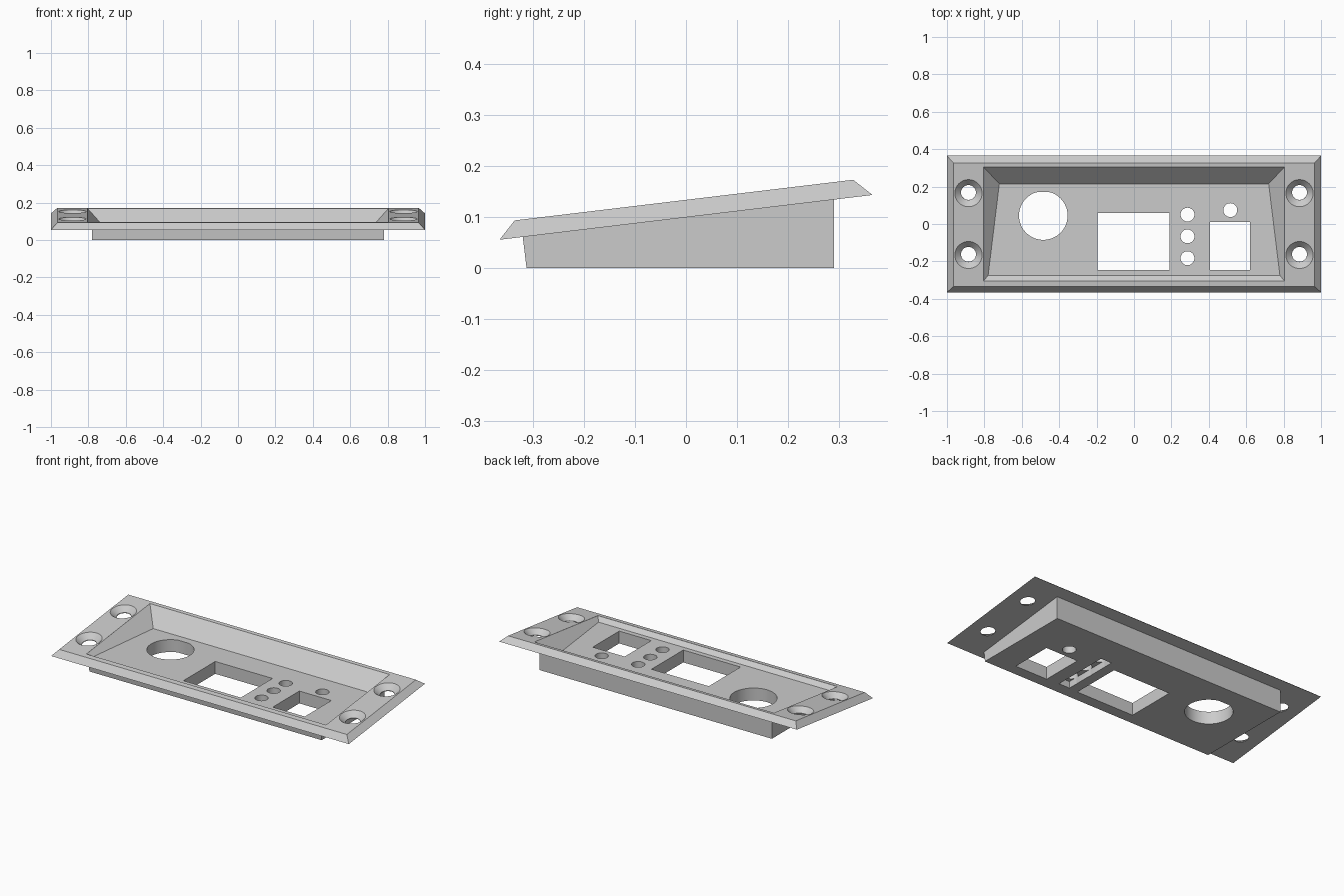
import bpy, bmesh, math
from mathutils import Matrix, Vector

if "Cube" in bpy.data.objects:
    bpy.data.objects.remove(bpy.data.objects["Cube"])

TILT = math.atan(0.12)
PLATE = Matrix.Translation((0, 0, 0.099)) @ Matrix.Rotation(TILT, 4, 'X')
THICK = 0.034
FLOOR = 0.075


def solid(name, points):
    """Convex solid around the given points."""
    bm = bmesh.new()
    for p in points:
        bm.verts.new(p)
    bmesh.ops.convex_hull(bm, input=bm.verts[:])
    bmesh.ops.dissolve_limit(bm, angle_limit=0.005, verts=bm.verts[:], edges=bm.edges[:])
    bmesh.ops.recalc_face_normals(bm, faces=bm.faces[:])
    mesh = bpy.data.meshes.new(name)
    bm.to_mesh(mesh)
    bm.free()
    obj = bpy.data.objects.new(name, mesh)
    bpy.context.collection.objects.link(obj)
    return obj


def rect(x0, x1, y0, y1, z):
    return [Vector((x, y, z)) for x in (x0, x1) for y in (y0, y1)]


def ring(x, y, z, r, n=48, y_max=9.0):
    pts = []
    for i in range(n):
        a = 2 * math.pi * i / n
        pts.append(Vector((x + r * math.cos(a), min(y + r * math.sin(a), y_max), z)))
    return pts


def combine(body, other, operation):
    mod = body.modifiers.new(operation.lower(), 'BOOLEAN')
    mod.operation = operation
    mod.solver = 'EXACT'
    mod.object = other
    bpy.context.view_layer.objects.active = body
    bpy.ops.object.modifier_apply(modifier=mod.name)
    bpy.data.objects.remove(other)


def top_z(y):
    return 0.133 + 0.121 * y


# tilted bezel plate with chamfered edges
h = 0.365 / math.cos(TILT)
c = THICK
panel = solid("panel", [PLATE @ p for p in rect(-1, 1, -h, h, 0)
                        + rect(-1 + c, 1 - c, -h + c, h - c, THICK)])

# level box below the plate
profile = [(-0.312, 0), (-0.321, 0.0735), (0.29, 0.147), (0.29, 0)]
combine(panel, solid("box", [(x, y, z) for x in (-0.78, 0.78) for y, z in profile]), 'UNION')

# sunken tray with sloping walls and a level floor
tray = []
for s in (-1, 1):
    for y in (-0.305, 0.305):
        tray += [(s * 0.805, y, top_z(y)), (s * 0.805, y, top_z(y) + 0.1)]
    tray += [(s * 0.78, -0.275, FLOOR), (s * 0.72, 0.215, FLOOR)]
combine(panel, solid("tray_cutter", tray), 'DIFFERENCE')

# rectangular openings, and the pocket under the row of small holes
for x0, x1, y0, y1, z in ((-0.195, 0.19, -0.245, 0.06, 0.12),
                          (0.405, 0.62, -0.245, 0.01, 0.12),
                          (0.25, 0.322, -0.24, 0.11, 0.04)):
    combine(panel, solid("window_cutter", rect(x0, x1, y0, y1, -0.1)
                         + rect(x0, x1, y0, y1, z)), 'DIFFERENCE')

# round openings; the large one has a flat at the back
for x, y, r, y_max in ((-0.485, 0.045, 0.13, 0.17), (0.286, 0.05, 0.037, 9),
                       (0.286, -0.066, 0.037, 9), (0.286, -0.183, 0.037, 9),
                       (0.515, 0.074, 0.037, 9)):
    combine(panel, solid("hole_cutter", ring(x, y, -0.1, r, y_max=y_max)
                         + ring(x, y, 0.15, r, y_max=y_max)), 'DIFFERENCE')

# countersunk screw holes square to the plate
for x in (-0.885, 0.885):
    for y in (-0.163, 0.17):
        cone = ring(x, y, 0.004, 0.04) + ring(x, y, THICK + 0.002, 0.075)
        bore = ring(x, y, -0.05, 0.04) + ring(x, y, 0.02, 0.04)
        for pts in (cone, bore):
            combine(panel, solid("screw_cutter", [PLATE @ p for p in pts]), 'DIFFERENCE')

# finish
grey = bpy.data.materials.new("light grey")
grey.diffuse_color = (0.6, 0.6, 0.6, 1)
grey.use_nodes = True
grey.node_tree.nodes["Principled BSDF"].inputs["Base Color"].default_value = grey.diffuse_color
panel.data.materials.clear()
panel.data.materials.append(grey)
for poly in panel.data.polygons:
    poly.material_index = 0
bpy.context.view_layer.objects.active = panel
panel.select_set(True)
bpy.ops.object.shade_smooth_by_angle(angle=math.radians(25))
